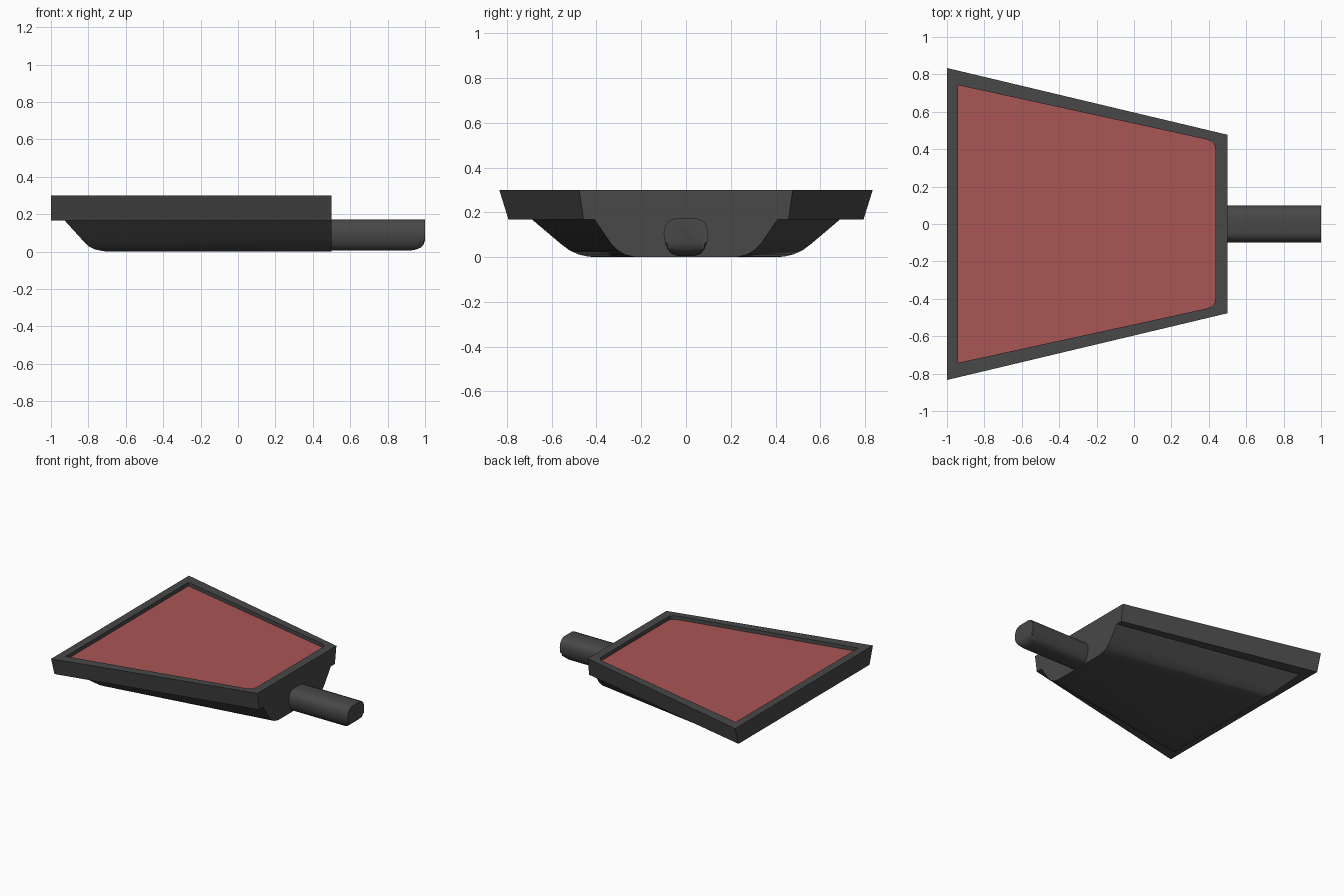
import bpy, bmesh, math

if "Cube" in bpy.data.objects:
    bpy.data.objects.remove(bpy.data.objects["Cube"])


def material(name, color):
    m = bpy.data.materials.new(name)
    m.diffuse_color = (*color, 1)
    m.use_nodes = True
    m.node_tree.nodes["Principled BSDF"].inputs["Base Color"].default_value = m.diffuse_color
    return m


def loft(name, rings, mat=None, smooth=True):
    """Closed solid through rings of equal point count."""
    bm = bmesh.new()
    loops = [[bm.verts.new(p) for p in r] for r in rings]
    n = len(loops[0])
    for a, b in zip(loops, loops[1:]):
        for i in range(n):
            j = (i + 1) % n
            bm.faces.new((a[i], a[j], b[j], b[i]))
    bm.faces.new(loops[0][::-1])
    bm.faces.new(loops[-1])
    bmesh.ops.recalc_face_normals(bm, faces=bm.faces)
    me = bpy.data.meshes.new(name)
    bm.to_mesh(me)
    bm.free()
    ob = bpy.data.objects.new(name, me)
    bpy.context.collection.objects.link(ob)
    if mat:
        me.materials.append(mat)
    bpy.ops.object.select_all(action='DESELECT')
    ob.select_set(True)
    bpy.context.view_layer.objects.active = ob
    if smooth:
        bpy.ops.object.shade_smooth_by_angle(angle=math.radians(35))
    return ob


def mirrored(half, z):
    """Outline symmetric about y = 0 from its +y half."""
    return [(x, y, z) for x, y in half] + [(x, -y, z) for x, y in reversed(half)]


dark = material("dark_grey", (0.065, 0.065, 0.065))
red = material("red", (0.40, 0.09, 0.09))

# Trapezoid rim with flared sides
rim = loft("rim", [mirrored([(-1, 0.793), (0.5, 0.458)], 0.168),
                   mirrored([(-1, 0.834), (0.5, 0.477)], 0.30)], dark, False)

# Shallow recess in the rim, rounded at the handle end
opening = [(-0.94, 0.742), (0.385, 0.453), (0.415, 0.442), (0.43, 0.425), (0.435, 0.40)]
cutter = loft("recess_cutter", [mirrored(opening, 0.25), mirrored(opening, 0.35)], None, False)
cutter.hide_render = True
mod = rim.modifiers.new("recess", 'BOOLEAN')
mod.operation = 'DIFFERENCE'
mod.solver = 'EXACT'
mod.object = cutter
bpy.context.view_layer.objects.active = rim
bpy.ops.object.modifier_apply(modifier=mod.name)
bpy.data.objects.remove(cutter)

# Red inlay lying in the recess
loft("inlay", [mirrored(opening, 0.25), mirrored(opening, 0.272)], red, False)

# Tapered body with rounded lower edge: z, left x, left half width, right half width
body = [(0.17, -0.93, 0.69, 0.41), (0.06, -0.83, 0.56, 0.335), (0.03, -0.80, 0.52, 0.305),
        (0.012, -0.765, 0.48, 0.275), (0.003, -0.72, 0.44, 0.24), (0, -0.69, 0.41, 0.22)]
loft("body", [mirrored([(xl, wl), (0.5, wr)], z) for z, xl, wl, wr in body], dark)

# Handle: rounded section, lower end edge curves up
half = [(0.05, 0.172), (0.075, 0.163), (0.093, 0.14), (0.1, 0.105), (0.094, 0.065),
        (0.082, 0.034), (0.064, 0.014), (0.04, 0.006)]
section = half + [(-y, z) for y, z in reversed(half)]
stations = [(0.48, 0), (0.92, 0), (0.95, 0.005), (0.975, 0.015), (0.992, 0.032), (1.0, 0.054)]
loft("handle", [[(x, y, max(z, 0.006 + lift) if z < 0.1 else z) for y, z in section]
                for x, lift in stations], dark)
